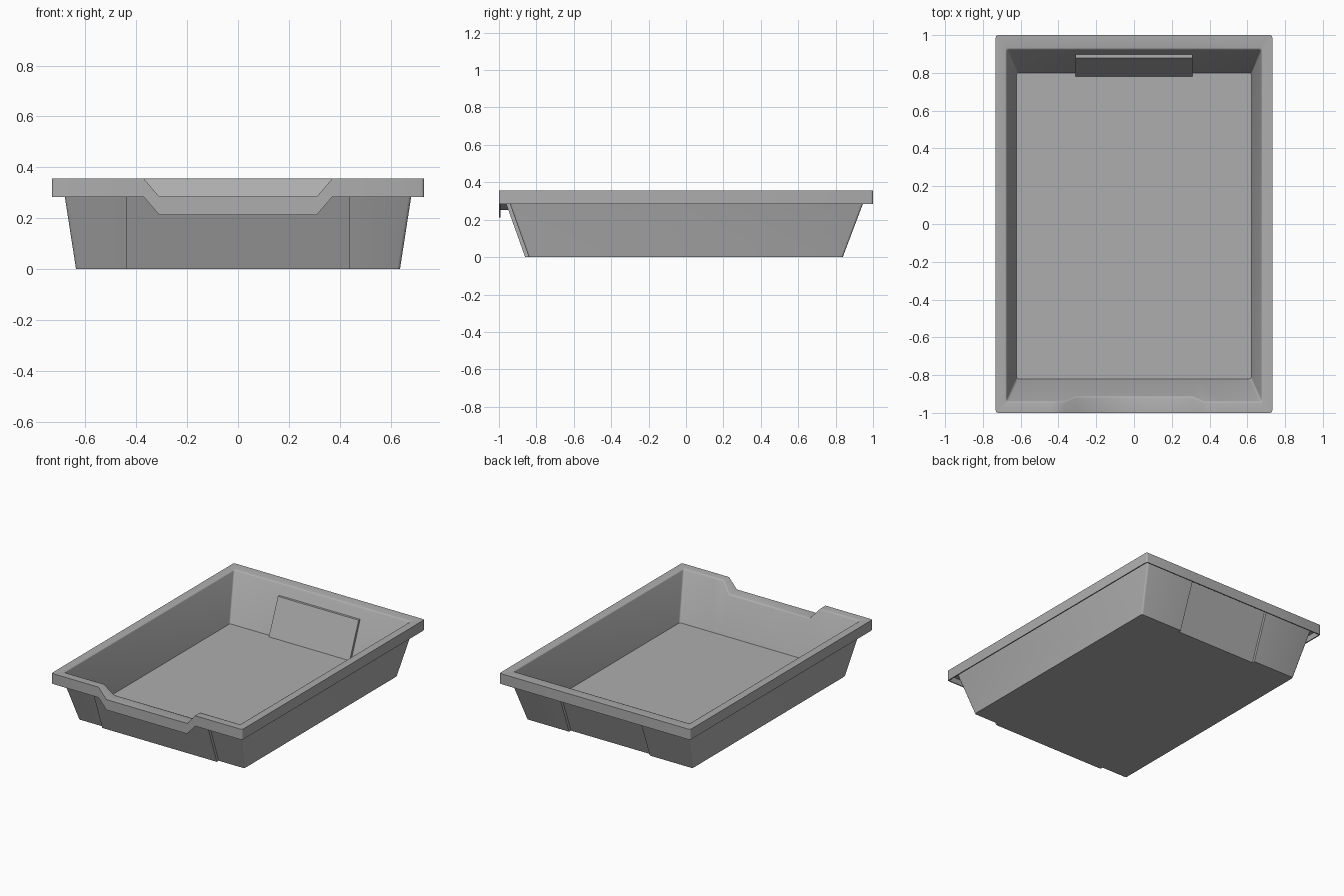
import bpy, bmesh, math

if "Cube" in bpy.data.objects:
    bpy.data.objects.remove(bpy.data.objects["Cube"])

RAD = 0.012      # corner rounding
DIP = -0.07      # depth of the hand dip in the front rim
STEP = 0.02      # front panel protrusion / back label recess
FLOOR = 0.04     # floor thickness

# wall section, inside floor -> rim -> outside foot:
# (half x, front y, back y, z, follows dip, slope dy/dz, stepped)
SECTION = [
    (0.622, -0.82, 0.80, FLOOR, 0, 0, 0),
    (0.674, -0.937, 0.922, 0.347, 1, 0.38, 0),
    (0.676, -0.941, 0.926, 0.353, 1, 0.38, 0),
    (0.682, -0.948, 0.933, 0.355, 1, 0.38, 0),
    (0.732, -1.0, 1.0, 0.355, 1, 0, 0),
    (0.732, -1.0, 1.0, 0.283, 1, 0, 0),
    (0.724, -0.992, 0.992, 0.283, 1, 0, 0),
    (0.724, -0.992, 0.992, 0.322, 1, 0, 0),
    (0.687, -0.955, 0.960, 0.322, 1, 0.36, 1),
    (0.637, -0.84, 0.838, 0.0, 0, 0, 1),
]

# stations round the tray: ("corner", sx, sy, angle) or ("side", x, sy, dip, step)
def corner(sx, sy, start):
    return [("corner", sx, sy, math.radians(start + 30 * i)) for i in range(4)]

stations = corner(-1, -1, 180)
stations += [("side", x, -1, d, s) for x, d, s in (
    (-0.44, 0, 0), (-0.44, 0, -STEP), (-0.37, 0, -STEP), (-0.31, DIP, -STEP),
    (0.31, DIP, -STEP), (0.37, 0, -STEP), (0.44, 0, -STEP), (0.44, 0, 0))]
stations += corner(1, -1, 270) + corner(1, 1, 0)
stations += [("side", x, 1, 0, s) for x, s in (
    (0.31, 0), (0.31, -STEP), (-0.31, -STEP), (-0.31, 0))]
stations += corner(-1, 1, 90)

def place(sec, st):
    hx, yf, yb, z, dips, slope, stepped = sec
    y = yf if st[2] < 0 else yb
    if st[0] == "corner":
        _, sx, sy, a = st
        return (sx * (hx - RAD) + RAD * math.cos(a), y - sy * RAD + RAD * math.sin(a), z)
    _, x, sy, dip, step = st
    dz = dip * dips
    return (x, y - slope * dz + step * stepped, z + dz)

# dark grey plastic
plastic = bpy.data.materials.new("dark_grey_plastic")
plastic.diffuse_color = (0.42, 0.42, 0.42, 1)
plastic.use_nodes = True
plastic.node_tree.nodes["Principled BSDF"].inputs["Base Color"].default_value = plastic.diffuse_color

def finish(bm, name):
    bmesh.ops.remove_doubles(bm, verts=bm.verts, dist=1e-5)
    bmesh.ops.recalc_face_normals(bm, faces=bm.faces)
    me = bpy.data.meshes.new(name)
    bm.to_mesh(me)
    bm.free()
    me.materials.append(plastic)
    ob = bpy.data.objects.new(name, me)
    bpy.context.collection.objects.link(ob)
    bpy.ops.object.select_all(action='DESELECT')
    ob.select_set(True)
    bpy.context.view_layer.objects.active = ob
    return ob

# tray shell with hollow rim, front dip, front panel and back recess
bm = bmesh.new()
loops = [[bm.verts.new(place(sec, st)) for st in stations] for sec in SECTION]
n = len(stations)
for a, b in zip(loops, loops[1:]):
    for i in range(n):
        j = (i + 1) % n
        bm.faces.new((a[i], a[j], b[j], b[i]))
bm.faces.new(loops[0])
bm.faces.new(loops[-1])
finish(bm, "tray_shell")
bpy.ops.object.shade_smooth_by_angle(angle=math.radians(52))

# raised pad on the inside of the back wall
bm = bmesh.new()
profile = [(0.78, FLOOR - 0.002), (0.88, 0.283), (0.91, 0.283), (0.81, FLOOR - 0.002)]
ends = [[bm.verts.new((x, y, z)) for y, z in profile] for x in (-0.31, 0.31)]
for e in ends:
    bm.faces.new(e)
for i in range(4):
    j = (i + 1) % 4
    bm.faces.new((ends[0][i], ends[0][j], ends[1][j], ends[1][i]))
finish(bm, "inner_back_pad")
